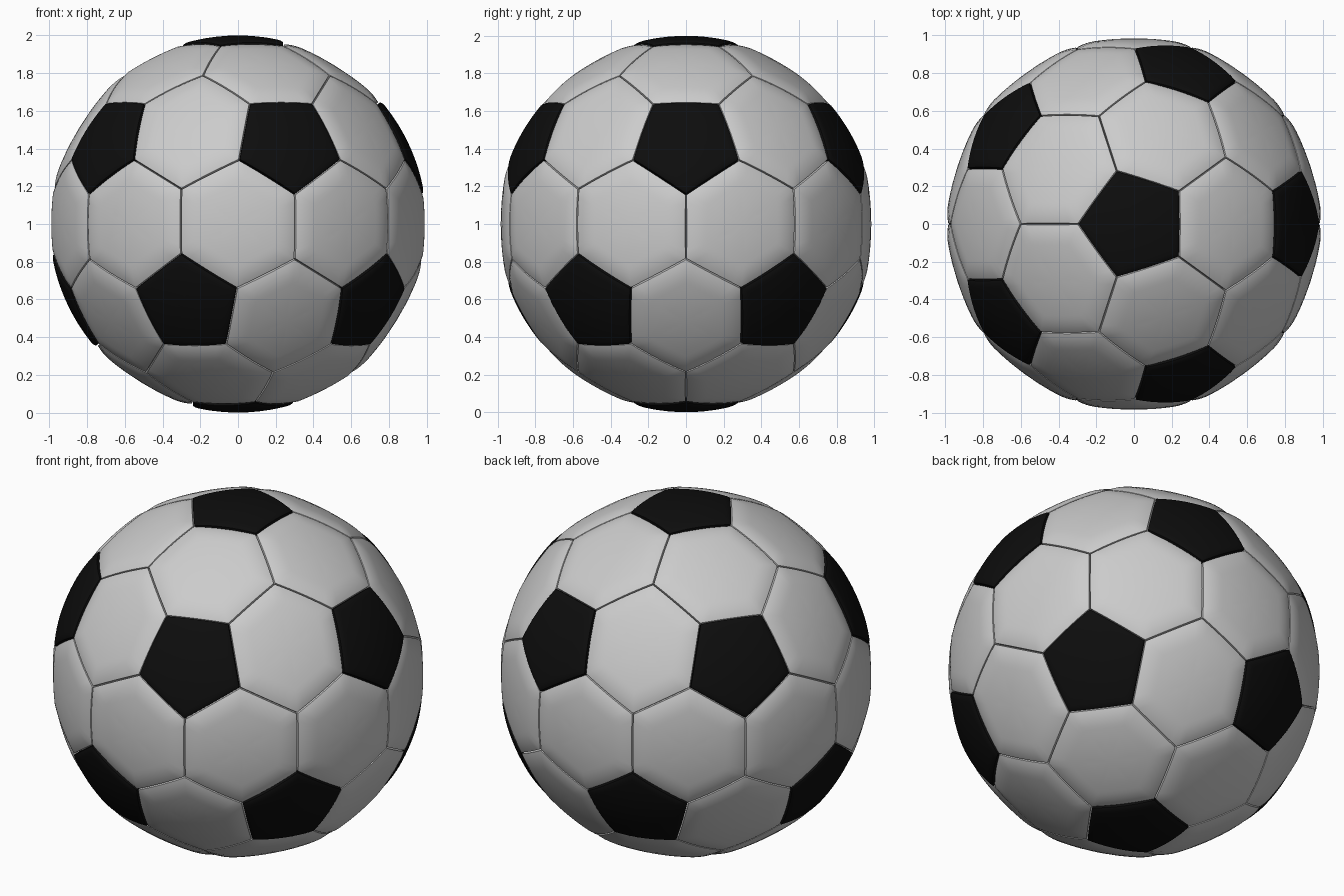
import bpy, bmesh, math
from mathutils import Vector
from itertools import combinations

if "Cube" in bpy.data.objects:
    bpy.data.objects.remove(bpy.data.objects["Cube"])

# Pentagon centres: the twelve corners of an icosahedron
def polar(az, lat):
    a, b = math.radians(az), math.radians(lat)
    return Vector((math.cos(a) * math.cos(b), math.sin(a) * math.cos(b), math.sin(b)))

LAT = math.degrees(math.atan(0.5))
hubs = [Vector((0, 0, 1)), Vector((0, 0, -1))]
hubs += [polar(72 * k, LAT) for k in range(5)]
hubs += [polar(72 * k + 36, -LAT) for k in range(5)]

def near(a, b):
    return a.dot(b) > 0.4

# Triple points where three hexagons meet
triples = [((a + b + c).normalized(), (a, b, c)) for a, b, c in combinations(hubs, 3)
           if near(a, b) and near(b, c) and near(a, c)]

PENT = math.radians(17.4)   # angular radius of a pentagon

def pent_corner(hub, tri):
    side = (tri - hub * tri.dot(hub)).normalized()
    return hub * math.cos(PENT) + side * math.sin(PENT)

def ordered(centre, pts):
    u = centre.orthogonal().normalized()
    v = centre.cross(u)
    return sorted(pts, key=lambda p: math.atan2(p.dot(v), p.dot(u)))

# Puffed panel: concentric rings from the seam in to the centre
DIST = [0.0, 0.004, 0.008, 0.02, 0.035, 0.05, 0.07, 0.09, 0.11, 0.15, 0.2]
STEPS = 8

def panel(bm, centre, corners, apothem, radius, flat, soft, drop):
    corners = ordered(centre, corners)
    n = len(corners)
    rim = [corners[i].lerp(corners[(i + 1) % n], j / STEPS)
           for i in range(n) for j in range(STEPS)]
    mid = sum(corners, Vector()) / n
    rings = []
    for d in [x for x in DIST if x < apothem - 0.03]:
        ring = []
        for p in rim:
            q = mid.lerp(p, 1 - d / apothem).normalized()
            r = radius * (1 + flat * (1 / q.dot(centre) - 1))
            r -= drop * max(0, 1 - d / soft) ** 2
            if d == 0:
                r = 0.955
            ring.append(bm.verts.new(q * r + Vector((0, 0, 1))))
        rings.append(ring)
    m = len(rim)
    for a, b in zip(rings, rings[1:]):
        for i in range(m):
            k = (i + 1) % m
            bm.faces.new((a[i], a[k], b[k], b[i]))
    tip = bm.verts.new(centre * radius + Vector((0, 0, 1)))
    for i in range(m):
        bm.faces.new((rings[-1][i], rings[-1][(i + 1) % m], tip))

def finish(name, bm):
    me = bpy.data.meshes.new(name)
    bm.to_mesh(me)
    bm.free()
    ob = bpy.data.objects.new(name, me)
    bpy.context.collection.objects.link(ob)
    bpy.ops.object.select_all(action='DESELECT')
    ob.select_set(True)
    bpy.context.view_layer.objects.active = ob
    bpy.ops.object.shade_smooth_by_angle(angle=math.radians(35))
    return ob

# Black pentagon panels
bm = bmesh.new()
for h in hubs:
    pts = [pent_corner(h, t) for t, owners in triples if h in owners]
    panel(bm, h, pts, 0.245, 1.0, 0.0, 0.03, 0.01)
black = finish("pentagon_panels", bm)
mat = bpy.data.materials.new("black")
mat.diffuse_color = (0.004, 0.004, 0.004, 1)
mat.use_nodes = True
mat.node_tree.nodes["Principled BSDF"].inputs["Base Color"].default_value = mat.diffuse_color
black.data.materials.append(mat)

# Light hexagon panels, one between each pair of neighbouring pentagons
bm = bmesh.new()
for a, b in combinations(hubs, 2):
    if near(a, b):
        tris = [t for t, owners in triples if a in owners and b in owners]
        pts = tris + [pent_corner(h, t) for h in (a, b) for t in tris]
        panel(bm, (a + b).normalized(), pts, 0.29, 0.985, 0.3, 0.1, 0.016)
finish("hexagon_panels", bm)
